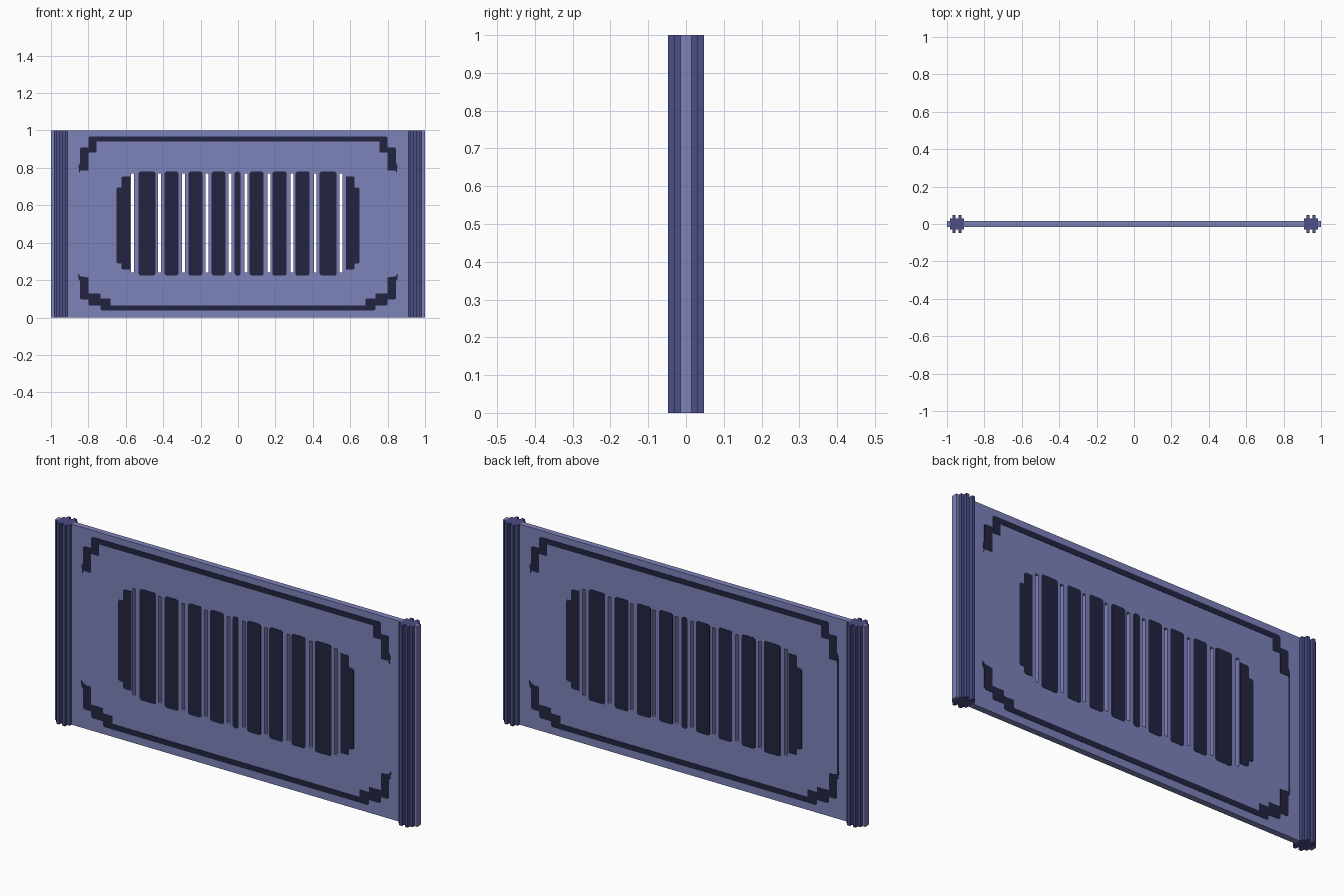
import bpy, bmesh

if "Cube" in bpy.data.objects:
    bpy.data.objects.remove(bpy.data.objects["Cube"])

def material(name, rgb):
    m = bpy.data.materials.new(name)
    m.diffuse_color = (*rgb, 1)
    m.use_nodes = True
    m.node_tree.nodes["Principled BSDF"].inputs["Base Color"].default_value = m.diffuse_color
    return m

BLUE = material("periwinkle_blue", (0.205, 0.223, 0.485))
INDIGO = material("deep_indigo", (0.072, 0.077, 0.238))
NAVY = material("dark_navy", (0.016, 0.017, 0.051))
T = 0.015        # half thickness of the panel
PAINT = 0.0015   # thickness of the painted plates

def finish(bm, name, mat):
    bmesh.ops.recalc_face_normals(bm, faces=bm.faces)
    me = bpy.data.meshes.new(name)
    bm.to_mesh(me)
    bm.free()
    me.materials.append(mat)
    ob = bpy.data.objects.new(name, me)
    bpy.context.collection.objects.link(ob)
    return ob

def extrude(bm, faces, vec):
    r = bmesh.ops.extrude_face_region(bm, geom=faces)
    bmesh.ops.translate(bm, vec=vec, verts=[g for g in r["geom"] if isinstance(g, bmesh.types.BMVert)])

def add_outline(bm, pts, y0, y1):
    """Solid plate from an outline in x, z."""
    f = bm.faces.new([bm.verts.new((x, y0, z)) for x, z in pts])
    extrude(bm, [f], (0, y1 - y0, 0))

def rect(x0, x1, z0, z1, c=0.008):
    """Rectangle with clipped corners."""
    return [(x0 + c, z0), (x1 - c, z0), (x1, z0 + c), (x1, z1 - c),
            (x1 - c, z1), (x0 + c, z1), (x0, z1 - c), (x0, z0 + c)]

def mirror(pts):
    return [(-x, z) for x, z in reversed(pts)]

def painted(name, outlines, sides=(-1, 1)):
    bm = bmesh.new()
    for s in sides:
        for pts in outlines:
            add_outline(bm, pts, s * (T - 0.001), s * (T + PAINT))
    return finish(bm, name, NAVY)

# Panel with slots cut through
slots = [-.563, -.42, -.292, -.166, -.043, .043, .166, .289, .413, .552]
xs = [-.908] + [c + d for c in slots for d in (-.008, .008)] + [.908]
zs = [0, .24, .77, 1]
bm = bmesh.new()
grid = [[bm.verts.new((x, -T, z)) for z in zs] for x in xs]
for i in range(len(xs) - 1):
    for j in range(3):
        if j == 1 and i % 2 == 1:
            continue
        bm.faces.new([grid[i][j], grid[i + 1][j], grid[i + 1][j + 1], grid[i][j + 1]])
extrude(bm, list(bm.faces), (0, 2 * T, 0))
finish(bm, "panel", BLUE)

# Ribbed posts and the outer lips beyond them
half = [(.908, .03), (.922, .03), (.922, .047), (.938, .047), (.938, .03),
        (.955, .03), (.955, .047), (.97, .047), (.97, .03), (.985, .03)]
profile = half + [(x, -y) for x, y in reversed(half)]
for s, side in ((-1, "left"), (1, "right")):
    bm = bmesh.new()
    f = bm.faces.new([bm.verts.new((s * x, y, 0)) for x, y in profile])
    extrude(bm, [f], (0, 0, 1))
    finish(bm, side + "_post", INDIGO)
    bm = bmesh.new()
    add_outline(bm, [(s * .985, 0), (s * 1, 0), (s * 1, 1), (s * .985, 1)], -T, T)
    finish(bm, side + "_lip", BLUE)

# Dark bars between the slots
bars = [(-.532, -.441), (-.393, -.318), (-.265, -.19), (-.142, -.067), (-.019, .014),
        (.062, .137), (.184, .26), (.307, .383), (.436, .527)]
painted("grille_bars", [rect(a, b, .225, .78) for a, b in bars])

# Stepped end pieces of the grille
end = [(.577, .257), (.616, .257), (.624, .265), (.624, .289), (.642, .289), (.65, .297),
       (.65, .687), (.642, .695), (.624, .695), (.624, .746), (.616, .754), (.577, .754)]
painted("grille_ends", [end, mirror(end)])

# Stepped border lines, upper and lower
upper = [(.757, .941), (.757, .882), (.80, .882), (.80, .786), (.842, .786), (.848, .77), (.853, .81),
         (.845, .825), (.845, .903), (.839, .909), (.80, .909), (.80, .96), (.792, .968)]
lower = [(.682, .064), (.682, .102), (.735, .102), (.735, .128), (.80, .128), (.80, .214),
         (.842, .22), (.855, .235), (.853, .205), (.845, .195), (.845, .104), (.837, .096),
         (.80, .096), (.80, .072), (.792, .064), (.735, .064), (.735, .045), (.727, .037)]
painted("upper_border", [upper + mirror(upper)])
painted("lower_border", [lower + mirror(lower)])

# Thin line joining the border corners on the back
painted("back_side_line", [rect(-.852, -.846, .21, .80, .001)], sides=(1,))
